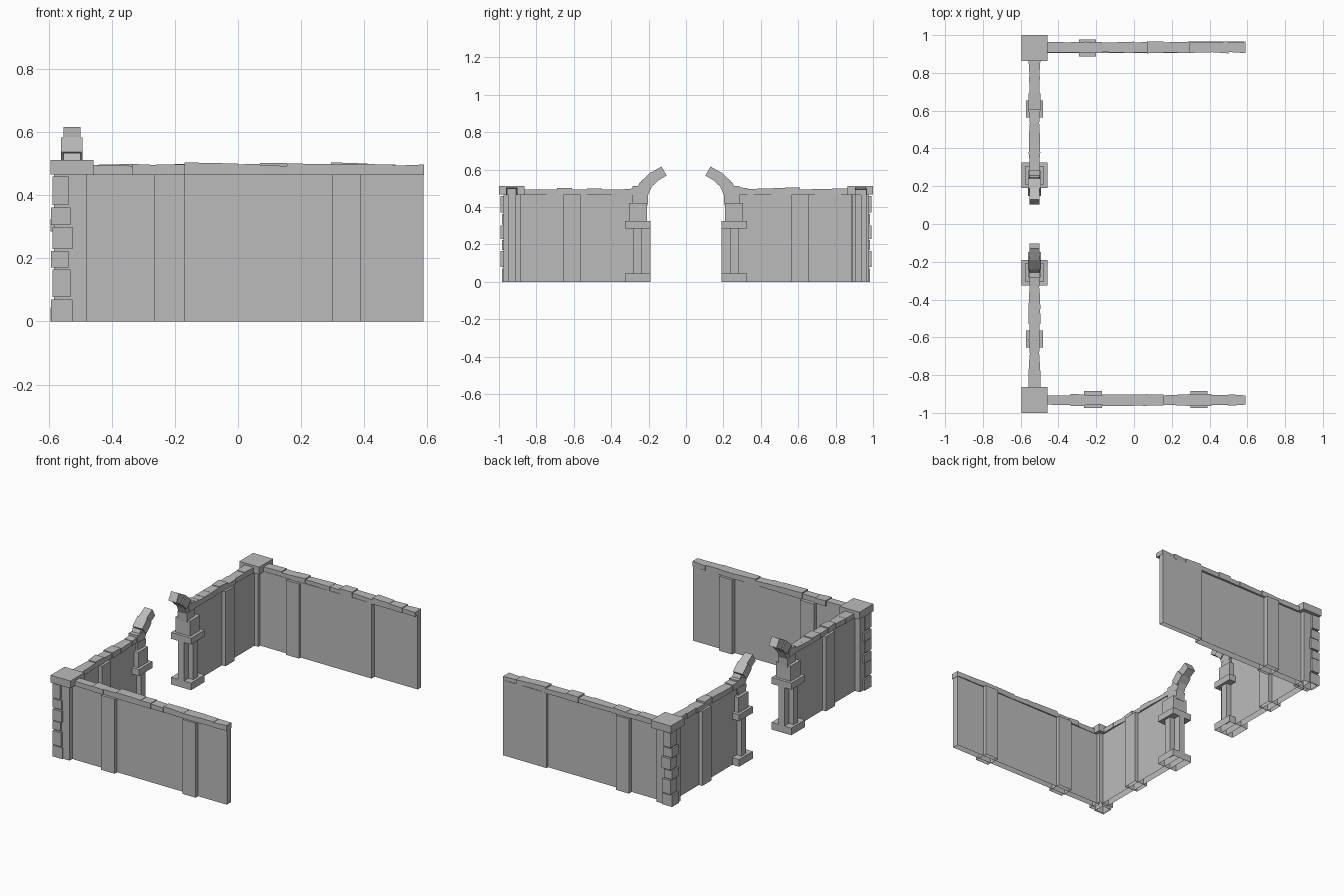
import bpy
import bmesh
import math
import random

random.seed(4)
cube = bpy.data.objects.get("Cube")
if cube:
    bpy.data.objects.remove(cube, do_unlink=True)

stone = bpy.data.materials.new("grey_stone")
stone.use_nodes = True
GREY = (0.5, 0.5, 0.5, 1)
stone.diffuse_color = GREY
stone.node_tree.nodes["Principled BSDF"].inputs["Base Color"].default_value = GREY

GATE_X = -0.527   # centre line of the wall holding the gate


def loft(bm, rings, open_start=False):
    """Skin four-cornered rings into a solid, optionally open at the first ring."""
    loops = [[bm.verts.new(p) for p in ring] for ring in rings]
    for a, b in zip(loops, loops[1:]):
        for i in range(4):
            j = (i + 1) % 4
            bm.faces.new((a[i], a[j], b[j], b[i]))
    if not open_start:
        bm.faces.new(loops[0][::-1])
    bm.faces.new(loops[-1])


def box(bm, x, y, z):
    """Box from (low, high) ranges; undersides resting on the ground stay open."""
    x, y = sorted(x), sorted(y)
    rings = [[(x[0], y[0], h), (x[1], y[0], h), (x[1], y[1], h), (x[0], y[1], h)] for h in z]
    loft(bm, rings, open_start=z[0] == 0)


def finish(name, bm):
    bmesh.ops.recalc_face_normals(bm, faces=bm.faces)
    mesh = bpy.data.meshes.new(name)
    bm.to_mesh(mesh)
    bm.free()
    mesh.materials.append(stone)
    obj = bpy.data.objects.new(name, mesh)
    bpy.context.collection.objects.link(obj)


def boxes(name, specs):
    bm = bmesh.new()
    for spec in specs:
        box(bm, *spec)
    finish(name, bm)


def coping(name, stations, centre, along_x):
    """Row of slightly uneven, tapered coping stones along a wall."""
    bm = bmesh.new()
    for a, b in zip(stations, stations[1:]):
        top = random.uniform(0.494, 0.503)
        rings = []
        for pos in (a, b):
            w = random.uniform(0.024, 0.032)
            h = top + random.uniform(-0.003, 0.003)
            section = [(-w, 0.465), (w, 0.465), (w, h), (-w, h)]
            rings.append([(pos, centre + o, z) if along_x else (centre + o, pos, z)
                          for o, z in section])
        loft(bm, rings)
    finish(name, bm)


# Long side walls
boxes("front_wall", [((-0.5, 0.588), (-0.95, -0.91), (0, 0.47))])
boxes("back_wall", [((-0.5, 0.29), (0.905, 0.95), (0, 0.47)),
                    ((0.288, 0.588), (0.935, 0.965), (0, 0.47))])
boxes("front_buttresses", [((-0.265, -0.17), (-0.975, -0.885), (0, 0.466)),
                           ((0.3, 0.39), (-0.975, -0.885), (0, 0.466))])
boxes("back_buttress", [((-0.29, -0.2), (0.888, 0.978), (0, 0.466))])
stations = [-0.46, -0.335, -0.26, -0.17, 0, 0.07, 0.155, 0.295, 0.41, 0.5, 0.59]
coping("front_coping", stations, -0.932, True)
coping("back_coping", stations, 0.935, True)

# Corner quoin heights
QUOINS = [(0, 0.07), (0.078, 0.165), (0.171, 0.223), (0.23, 0.3), (0.306, 0.362), (0.37, 0.46)]

for side, s in (("front", -1), ("back", 1)):
    # Corner pier with slab and quoins
    boxes(side + "_corner_pier", [((-0.583, -0.48), (s * 0.885, s * 0.977), (0, 0.467))])
    boxes(side + "_corner_slab", [((-0.595, -0.458), (s * 0.863, s), (0.466, 0.512))])
    bm = bmesh.new()
    for i, z in enumerate(QUOINS):
        odd = i % 2
        box(bm, (-0.588 - 0.005 * (1 - odd), -0.525 - 0.006 * (i % 3)),
            (s * (0.915 + 0.015 * odd), s * (0.985 + 0.006 * odd)), z)
    finish(side + "_corner_quoins", bm)

    # Gate wall, buttress and coping
    boxes(side + "_gate_wall", [((GATE_X - 0.021, GATE_X + 0.021), (s * 0.19, s * 0.9), (0, 0.32)),
                                ((GATE_X - 0.021, GATE_X + 0.021), (s * 0.25, s * 0.9), (0.318, 0.47))])
    boxes(side + "_gate_buttress", [((-0.572, -0.482), (s * 0.565, s * 0.655), (0, 0.466))])
    coping(side + "_gate_coping",
           [s * y for y in (0.27, 0.33, 0.38, 0.45, 0.53, 0.61, 0.69, 0.78, 0.865)], GATE_X, False)

    # Gate pier: plinth, pilaster, capital and upper block
    boxes(side + "_gate_pier", [
        ((-0.595, -0.458), (s * 0.19, s * 0.325), (0, 0.045)),
        ((-0.58, -0.474), (s * 0.235, s * 0.28), (0.04, 0.29)),
        ((-0.595, -0.458), (s * 0.19, s * 0.325), (0.285, 0.325)),
        ((-0.578, -0.476), (s * 0.208, s * 0.305), (0.32, 0.42))])

    # Broken arch: stones following a curved path
    path = [(0.243, 0.415), (0.24, 0.465), (0.215, 0.52), (0.17, 0.562), (0.117, 0.592)]
    bm = bmesh.new()
    for i, ((y0, z0), (y1, z1)) in enumerate(zip(path, path[1:])):
        length = math.hypot(y1 - y0, z1 - z0)
        t = (0.038, 0.034, 0.03, 0.028)[i]
        ny, nz = -(z1 - z0) / length * t, (y1 - y0) / length * t
        w = (0.032, 0.027, 0.034, 0.027)[i]
        # Stones overlap a little at their joints
        ey, ez = (y1 - y0) * 0.12, (z1 - z0) * 0.12
        rings = [[(GATE_X + a * w, s * (y + b * ny), z + b * nz)
                  for a, b in ((-1, -1), (1, -1), (1, 1), (-1, 1))]
                 for y, z in ((y0 - ey, z0 - ez), (y1, z1))]
        loft(bm, rings)
    # Springer stone stepping from the arch back down to the coping
    box(bm, (GATE_X - 0.03, GATE_X + 0.03), (s * 0.225, s * 0.285), (0.42, 0.512))
    finish(side + "_gate_arch", bm)
